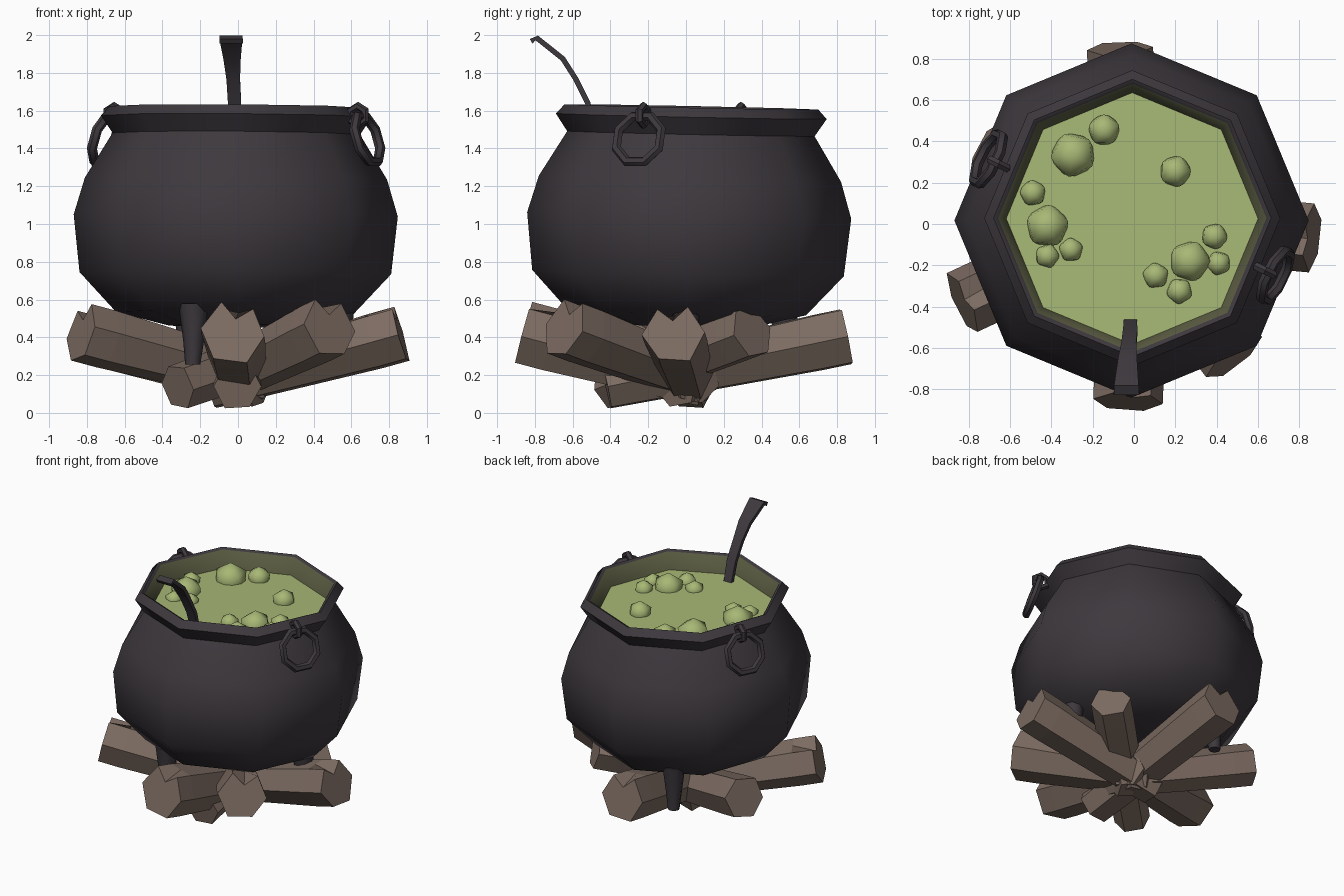
import bpy, bmesh, math, random
from math import sin, cos, radians, pi
from mathutils import Vector, Matrix, Euler

random.seed(4)
if "Cube" in bpy.data.objects:
    bpy.data.objects.remove(bpy.data.objects["Cube"])


def material(name, r, g, b):
    m = bpy.data.materials.new(name)
    m.use_nodes = True
    m.diffuse_color = (r, g, b, 1)
    bsdf = next(n for n in m.node_tree.nodes if n.type == 'BSDF_PRINCIPLED')
    bsdf.inputs["Base Color"].default_value = (r, g, b, 1)
    bsdf.inputs["Roughness"].default_value = 0.8
    return m


IRON = material("dark iron", 0.047, 0.040, 0.047)
STAIN = material("stained inner wall", 0.095, 0.10, 0.05)
BREW = material("green brew", 0.39, 0.48, 0.18)
WOOD = material("brown wood", 0.205, 0.15, 0.122)

# Slight lean shared by everything belonging to the pot
PIVOT = Vector((-0.012, 0.017, 1.05))
LEAN = (Matrix.Translation(PIVOT) @ Euler((-0.021, 0.007, 0)).to_matrix().to_4x4()
        @ Matrix.Translation((0, 0, -PIVOT.z)))


def finish(name, bm, mats, smooth=None, matrix=None):
    if matrix:
        bm.transform(matrix)
    bmesh.ops.recalc_face_normals(bm, faces=bm.faces)
    me = bpy.data.meshes.new(name)
    bm.to_mesh(me)
    bm.free()
    ob = bpy.data.objects.new(name, me)
    bpy.context.scene.collection.objects.link(ob)
    for m in mats:
        me.materials.append(m)
    if smooth:
        bpy.ops.object.select_all(action='DESELECT')
        ob.select_set(True)
        bpy.context.view_layer.objects.active = ob
        bpy.ops.object.shade_smooth_by_angle(angle=radians(smooth))
    return ob


def loft(bm, rings, caps=True):
    """Bridge rings of equal length into a skin; returns faces row by row."""
    vs = [[bm.verts.new(p) for p in ring] for ring in rings]
    n = len(vs[0])
    rows = [[bm.faces.new((a[i], a[(i + 1) % n], b[(i + 1) % n], b[i]))
             for i in range(n)] for a, b in zip(vs, vs[1:])]
    if caps:
        bm.faces.new(vs[0])
        bm.faces.new(vs[-1])
    return rows


def circle(r, z, n=8, x=0, y=0):
    return [Vector((x + r * cos(2 * pi * i / n), y + r * sin(2 * pi * i / n), z))
            for i in range(n)]


def torus(bm, major, minor, nmaj, nmin, matrix):
    """Ring lying in the local YZ plane."""
    rings = []
    for i in range(nmaj + 1):
        a = 2 * pi * (i + 0.5) / nmaj
        rings.append([matrix @ Vector((minor * sin(b), (major + minor * cos(b)) * cos(a),
                                       (major + minor * cos(b)) * sin(a)))
                      for b in (2 * pi * k / nmin for k in range(nmin))])
    loft(bm, rings, caps=False)
    bmesh.ops.remove_doubles(bm, verts=bm.verts, dist=1e-5)


# Pot: eight-sided lathe, base to lip and down the inside
profile = [(0.35, 0.46), (0.63, 0.53), (0.825, 0.74), (0.858, 1.045), (0.80, 1.24),
           (0.655, 1.478), (0.717, 1.57), (0.672, 1.62), (0.65, 1.61), (0.60, 1.46)]
bm = bmesh.new()
rows = loft(bm, [circle(r, z) for r, z in profile])
for f in rows[-1]:
    f.material_index = 1
finish("pot", bm, [IRON, STAIN], 50, LEAN)

# Brew surface
LEVEL = 1.49
bm = bmesh.new()
bm.faces.new([bm.verts.new(p) for p in circle(0.618, LEVEL)])
finish("brew_surface", bm, [BREW], None, LEAN)

# Bubbles
bubbles = [(-.295, .335, .12), (-.145, .455, .085), (.20, .255, .085), (-.49, .15, .07),
           (-.42, -.01, .115), (-.42, -.155, .065), (-.305, -.125, .065), (.27, -.18, .11),
           (.39, -.06, .07), (.41, -.19, .065), (.105, -.25, .07), (.22, -.325, .07)]
bm = bmesh.new()
for x, y, r in bubbles:
    spin = Matrix.Rotation(random.uniform(0, pi), 4, 'Z')
    bmesh.ops.create_icosphere(bm, subdivisions=1, radius=r,
                               matrix=Matrix.Translation((x, y, LEVEL)) @ spin)
finish("bubbles", bm, [BREW], 50)

# Ladle handle: flat curved strip that widens to a bent tip
path = [(-0.46, 1.44, 0.03), (-0.52, 1.64, 0.035), (-0.585, 1.77, 0.036),
        (-0.652, 1.875, 0.045), (-0.79, 1.985, 0.06), (-0.82, 1.967, 0.062)]
bm = bmesh.new()
rings = []
for i, (y, z, w) in enumerate(path):
    p, q = path[max(i - 1, 0)], path[min(i + 1, len(path) - 1)]
    n = Vector((0, p[1] - q[1], q[0] - p[0])).normalized() * 0.014
    cx = -0.018 - 0.02 * max(0, (z - 1.64) / 0.36)
    c = Vector((cx, y, z))
    side = Vector((w, 0, 0))
    rings.append([c - side - n, c + side - n, c + side + n, c - side + n])
loft(bm, rings)
finish("ladle_handle", bm, [IRON], 30)

# Ring handles and the small links that hold them
for name, centre, yaw in (("left", (0.685, -0.25, 1.45), -26),
                          ("right", (-0.705, 0.315, 1.45), 154)):
    turn = Matrix.Translation(centre) @ Matrix.Rotation(radians(yaw), 4, 'Z')
    bm = bmesh.new()
    torus(bm, 0.135, 0.027, 8, 6, turn @ Matrix.Rotation(radians(-17), 4, 'Y'))
    finish(name + "_ring_handle", bm, [IRON], 50)
    bm = bmesh.new()
    torus(bm, 0.05, 0.022, 6, 6, turn @ Matrix.Translation((-0.055, 0, 0.125))
          @ Matrix.Rotation(pi / 2, 4, 'Z'))
    finish(name + "_ring_link", bm, [IRON], 50)

# Three tapered legs
for i, (x, y) in enumerate(((-0.235, -0.5), (-0.265, 0.52), (0.54, 0.0))):
    bm = bmesh.new()
    loft(bm, [circle(0.04, 0.255, 8, x * 1.02, y * 1.02), circle(0.055, 0.38, 8, x, y),
              circle(0.08, 0.58, 8, x, y)])
    finish("pot_leg_%d" % (i + 1), bm, [IRON], 50)


# Firewood: six-sided logs with a V split in the raised end
def log(name, outer, inner, r_out, r_in, split):
    a, b = Vector(outer), Vector(inner)
    d = (b - a).normalized()
    u = d.cross(Vector((0, 0, 1))).normalized()
    v = u.cross(d)
    turn = random.uniform(-0.2, 0.2)
    wobble = [random.uniform(0.93, 1.08) for _ in range(6)]

    def section(c, r, depth):
        pts = []
        for k in range(6):
            t = turn + k * pi / 3
            pts.append(c + (u * cos(t) + v * sin(t)) * r * wobble[k])
        middle = (pts[split] + pts[split + 1]) / 2
        pts.insert(split + 1, middle.lerp(c, depth))
        return pts

    bm = bmesh.new()
    loft(bm, [section(a, r_out, 0.5), section(a + d * 0.15, r_out, 0),
              section(b, r_in, 0)])
    bmesh.ops.triangulate(bm, faces=[f for f in bm.faces if len(f.verts) > 4])
    finish(name, bm, [WOOD])


log("front_log", (-0.02, -0.86, 0.425), (0.02, 0.10, 0.17), 0.17, 0.14, 1)
log("front_left_log", (0.49, -0.64, 0.45), (-0.08, 0.10, 0.17), 0.165, 0.13, 1)
log("left_log", (0.86, -0.07, 0.42), (-0.15, 0.02, 0.14), 0.165, 0.13, 1)
log("back_left_log", (0.50, 0.35, 0.43), (-0.32, -0.40, 0.14), 0.135, 0.12, 0)
log("back_log", (-0.065, 0.85, 0.405), (0.0, -0.42, 0.14), 0.165, 0.13, 1)
log("back_right_log", (-0.73, 0.35, 0.39), (0.12, -0.06, 0.15), 0.15, 0.13, 0)
log("front_right_log", (-0.83, -0.385, 0.425), (0.12, 0.06, 0.17), 0.165, 0.13, 1)
